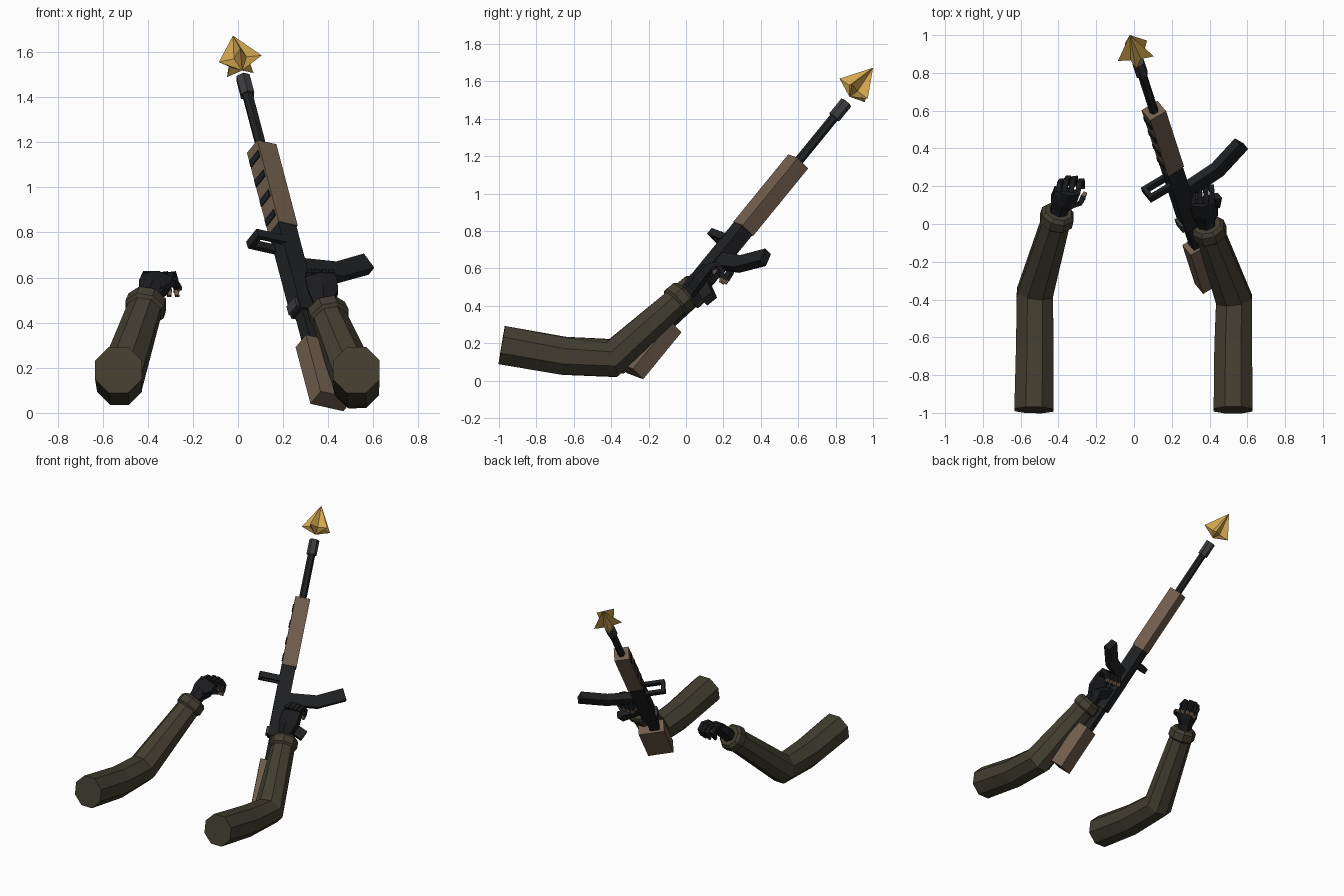
import bpy, bmesh, math
from mathutils import Vector, Matrix

if "Cube" in bpy.data.objects:
    bpy.data.objects.remove(bpy.data.objects["Cube"])


def material(name, rgb):
    m = bpy.data.materials.new(name)
    m.diffuse_color = (*rgb, 1)
    m.use_nodes = True
    m.node_tree.nodes["Principled BSDF"].inputs["Base Color"].default_value = m.diffuse_color
    return m


OLIVE = material("olive_cloth", (0.055, 0.048, 0.030))
BROWN = material("tan_brown", (0.165, 0.112, 0.073))
BLACK = material("gun_black", (0.014, 0.015, 0.017))
GLOVE = material("glove_black", (0.011, 0.0115, 0.013))
GREY = material("steel_grey", (0.045, 0.045, 0.050))
GOLD = material("flash_gold", (0.66, 0.39, 0.08))

# Rifle frame: local x runs to the muzzle, y is the rifle's underside, z its side
D = Vector((-0.2, 0.62, 0.76)).normalized()
W = Vector((0.843, 0.505, -0.187))
W = (W - D * W.dot(D)).normalized()
S = D.cross(W)
GUN = Matrix((D, W, S)).transposed().to_4x4()
GUN.translation = (0.105, 0.6, 1.172)
WORLD = Matrix.Identity(4)


def finish(name, bm, mat, frame):
    bmesh.ops.recalc_face_normals(bm, faces=bm.faces)
    bm.transform(frame)
    me = bpy.data.meshes.new(name)
    bm.to_mesh(me)
    bm.free()
    me.materials.append(mat)
    ob = bpy.data.objects.new(name, me)
    bpy.context.collection.objects.link(ob)
    return ob


def box(name, x, y, z, mat, frame=GUN):
    """Box given by its (low, high) range on each axis."""
    bm = bmesh.new()
    bmesh.ops.create_cube(bm, size=1)
    for v in bm.verts:
        v.co = [(r[0] + r[1]) / 2 + c * (r[1] - r[0]) for r, c in zip((x, y, z), v.co)]
    return finish(name, bm, mat, frame)


def tube(name, pts, radii, n, mat, frame=WORLD, ref=(1, 0, 0)):
    """Closed n-sided sweep; a radius is a number or (along ref, across)."""
    bm = bmesh.new()
    pts = [Vector(p) for p in pts]
    ref = Vector(ref)
    rings = []
    for i, p in enumerate(pts):
        t = Vector()
        if i > 0:
            t += (p - pts[i - 1]).normalized()
        if i < len(pts) - 1:
            t += (pts[i + 1] - p).normalized()
        t.normalize()
        a = (ref - t * ref.dot(t)).normalized()
        b = t.cross(a)
        ra, rb = radii[i] if isinstance(radii[i], tuple) else (radii[i], radii[i])
        angles = [math.tau * (k + 0.5) / n for k in range(n)]
        rings.append([bm.verts.new(p + a * ra * math.cos(g) + b * rb * math.sin(g)) for g in angles])
    for r0, r1 in zip(rings, rings[1:]):
        for k in range(n):
            bm.faces.new((r0[k], r0[(k + 1) % n], r1[(k + 1) % n], r1[k]))
    bm.faces.new(rings[0])
    bm.faces.new(rings[-1])
    return finish(name, bm, mat, frame)


# Rifle body
box("handguard", (-0.475, 0), (-0.05, 0.05), (-0.046, 0.046), BROWN)
box("receiver", (-0.97, -0.475), (-0.05, 0.045), (-0.042, 0.042), BLACK)
box("buffer_tube", (-1.15, -0.97), (-0.035, 0.03), (-0.03, 0.03), BLACK)
box("stock", (-1.47, -1.14), (-0.065, 0.108), (-0.045, 0.045), BROWN)
for i in range(4):
    t = -0.07 - 0.115 * i
    box(f"rail_slot_{i}", (t - 0.018, t + 0.018), (-0.055, -0.045), (-0.036, 0.042), BLACK)
tube("barrel", [(-0.02, 0, 0), (0.33, 0, 0)], [0.025] * 2, 6, BLACK, GUN, (0, 0, 1))
tube("muzzle_brake", [(0.31, 0, 0), (0.415, 0, 0)], [0.034] * 2, 6, GREY, GUN, (0, 0, 1))

# Open sight frame above the receiver
for side in (-1, 1):
    z = sorted((side * 0.024, side * 0.046))
    box("sight_post", (-0.592, -0.552), (-0.18, -0.04), z, BLACK)
box("sight_bar", (-0.592, -0.552), (-0.185, -0.16), (-0.046, 0.046), BLACK)
box("charging_handle", (-0.96, -0.91), (-0.065, -0.04), (-0.035, 0.035), GREY)

# Curved magazine, pistol grip and trigger guard
k = math.sqrt(2)
mag = (0.025 * k, 0.041 * k)
tube("magazine", [(-0.70, 0.03, -0.01), (-0.677, 0.23, -0.015), (-0.59, 0.40, -0.018)],
     [mag] * 3, 4, BLACK, GUN, (0, 0, 1))
grip = (0.024 * k, 0.034 * k)
tube("pistol_grip", [(-0.85, 0.03, 0), (-0.92, 0.19, 0)], [grip] * 2, 4, BLACK, GUN, (0, 0, 1))
box("trigger_guard", (-0.83, -0.74), (0.085, 0.097), (-0.012, 0.012), BLACK)
box("trigger", (-0.80, -0.788), (0.04, 0.085), (-0.006, 0.006), BLACK)

# Muzzle flash: five-pointed star with a long forward point and short rear point
bm = bmesh.new()
centre = Vector((0.01, 0.9, 1.55))
e1 = (Vector((1, 0, 0)) - D * D.x).normalized()
e2 = D.cross(e1)
ring = []
for i in range(10):
    g = -math.pi / 2 + math.pi * i / 5
    r = 0.048 if i % 2 else 0.102
    ring.append(bm.verts.new(centre + e1 * r * math.cos(g) + e2 * r * math.sin(g)))
tips = [bm.verts.new(centre + D * 0.162), bm.verts.new(centre - D * 0.042)]
for i in range(10):
    for tip in tips:
        bm.faces.new((ring[i], ring[(i + 1) % 10], tip))
finish("muzzle_flash", bm, GOLD, WORLD)


def arm(side, path, wrist, knuckle):
    """Bent sleeve with cuff, then palm up to the knuckles."""
    path, wrist, knuckle = [Vector(p) for p in path], Vector(wrist), Vector(knuckle)
    tube(side + "_sleeve", path + [wrist], [0.112, 0.108, 0.104, 0.078], 8, OLIVE)
    d = (wrist - path[-1]).normalized()
    tube(side + "_cuff", [wrist - d * 0.055, wrist - d * 0.04, wrist + d * 0.01, wrist + d * 0.03],
         [0.078, 0.094, 0.092, 0.075], 8, OLIVE)
    tube(side + "_palm", [wrist, wrist + d * 0.06, wrist.lerp(knuckle, 0.6), knuckle],
         [0.05, (0.052, 0.045), (0.078, 0.046), (0.078, 0.034)], 6, GLOVE)


def finger(name, pts, r=0.019):
    """Gloved finger with a bare tip."""
    tube(name, pts, [r] * len(pts), 4, GLOVE)
    a, b = Vector(pts[-2]), Vector(pts[-1])
    tube(name + "_tip", [b.lerp(a, 0.1), b + (b - a).normalized() * 0.025], [r * 0.85, r * 0.7], 4, BROWN)


# Left arm, hand half open
arm("left", [(-0.53, -0.985, 0.19), (-0.525, -0.65, 0.135), (-0.525, -0.365, 0.13)],
    (-0.405, 0.045, 0.485), (-0.355, 0.175, 0.605))
for i in range(4):
    x = -0.405 + 0.035 * i
    y = (-0.01, 0.006, 0.004, -0.01)[i]
    finger(f"left_finger_{i}", [(x, 0.165 + y, 0.61), (x + 0.012, 0.225 + y, 0.615),
                                (x + 0.024, 0.238 + y, 0.58), (x + 0.028, 0.215 + y, 0.54)])
finger("left_thumb", [(-0.36, 0.09, 0.55), (-0.285, 0.11, 0.575), (-0.268, 0.145, 0.56)])

# Right arm, hand wrapped around the grip
arm("right", [(0.525, -0.985, 0.19), (0.525, -0.65, 0.13), (0.53, -0.4, 0.112)],
    (0.395, -0.025, 0.445), (0.365, 0.115, 0.60))
for i in range(4):
    x = 0.315 + 0.033 * i
    finger(f"right_finger_{i}", [(x, 0.11, 0.61), (x, 0.165, 0.625),
                                 (x - 0.005, 0.195, 0.59), (x - 0.012, 0.19, 0.55)])
finger("right_thumb", [(0.37, 0.06, 0.53), (0.31, 0.09, 0.57), (0.29, 0.14, 0.58)])
